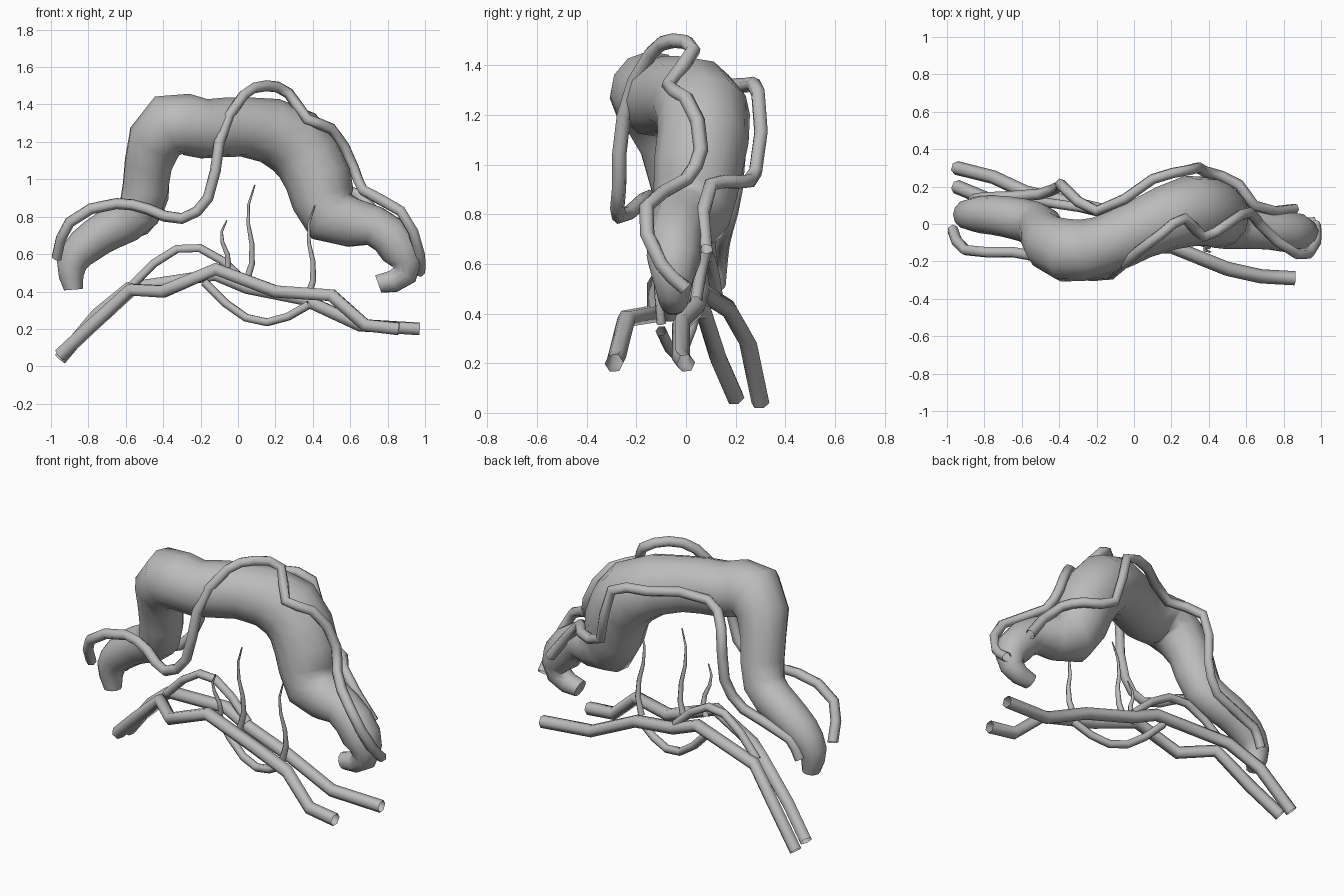
import bpy
from math import sin, pi, radians
from mathutils import Vector

cube = bpy.data.objects.get("Cube")
if cube:
    bpy.data.objects.remove(cube, do_unlink=True)

grey = bpy.data.materials.new("plain_grey")
grey.use_nodes = True
colour = (0.5, 0.5, 0.5, 1)
grey.diffuse_color = colour
grey.node_tree.nodes["Principled BSDF"].inputs["Base Color"].default_value = colour


def tube(name, points, radii, steps=1, roundness=1, caps=False):
    """Sweep a round section along points, with one radius for each point."""
    curve = bpy.data.curves.new(name, "CURVE")
    curve.dimensions = "3D"
    curve.bevel_depth = 1
    curve.bevel_resolution = roundness
    curve.resolution_u = steps
    curve.use_fill_caps = caps
    spline = curve.splines.new("BEZIER")
    spline.bezier_points.add(len(points) - 1)
    for knot, position, radius in zip(spline.bezier_points, points, radii):
        knot.co = position
        knot.handle_left_type = knot.handle_right_type = "AUTO"
        knot.radius = radius

    # Turn the curve into a shaded mesh
    part = bpy.data.objects.new(name, curve)
    bpy.context.collection.objects.link(part)
    bpy.ops.object.select_all(action="DESELECT")
    part.select_set(True)
    bpy.context.view_layer.objects.active = part
    bpy.ops.object.convert(target="MESH")
    part = bpy.context.view_layer.objects.active
    part.data.materials.clear()
    part.data.materials.append(grey)
    bpy.ops.object.shade_smooth_by_angle(angle=radians(75))


def even_tube(name, points, radius, steps=1):
    tube(name, points, [radius] * len(points), steps)


def arch(start, end, rise, segments=5):
    """Points of a shallow arch between two places on the roots."""
    start, end = Vector(start), Vector(end)
    bow = Vector((0, 0, rise))
    fractions = [step / segments for step in range(segments + 1)]
    return [start.lerp(end, f) + bow * sin(pi * f) for f in fractions]


def shoot(name, base, height, lean, segments=5):
    """Build an upright shoot that wavers from side to side and narrows to a tip."""
    fractions = [step / segments for step in range(segments + 1)]
    path = [Vector(base) + Vector((lean * f + sin(2 * pi * f) / 40, -f / 20, height * f))
            for f in fractions]
    tube(name, path, [.02 * (1 - .8 * f) for f in fractions])


# Thick arching trunk: centre line, then the radius at each point
trunk_path = [
    (-.88, .05, .41), (-.89, .05, .54), (-.82, .05, .64), (-.69, .04, .73),
    (-.53, 0, .83), (-.48, -.06, 1.08), (-.37, -.14, 1.29), (-.18, -.12, 1.27),
    (.03, -.03, 1.28), (.3, .07, 1.2), (.43, .05, 1), (.5, .02, .8),
    (.73, -.03, .75), (.87, -.05, .62), (.89, -.05, .49), (.75, -.05, .44)]
trunk_radii = [.05, .08, .1, .11, .12, .13, .17, .16,
               .16, .19, .18, .16, .11, .11, .07, .05]
tube("trunk", trunk_path, trunk_radii, steps=2, roundness=4, caps=True)

# Vines that wind over the trunk
even_tube("front_vine", [
    (-.97, -.03, .58), (-.9, -.14, .77), (-.65, -.15, .87), (-.48, -.19, .84),
    (-.3, -.27, .79), (-.16, -.27, .9), (-.1, -.25, 1.2), (.03, -.14, 1.45),
    (.15, -.05, 1.5), (.27, .03, 1.46), (.37, -.07, 1.32), (.5, 0, 1.27),
    (.62, .06, 1.06), (.67, 0, .94), (.87, -.16, .83), (.97, -.1, .6),
    (.97, 0, .5)], .03, steps=2)
even_tube("back_vine", [
    (-.86, .13, .51), (-.8, .14, .62), (-.5, .16, .73), (-.4, .2, .9),
    (-.37, .19, 1.2), (-.2, .07, 1.28), (.1, .24, 1.32), (.3, .29, 1.29),
    (.38, .28, .97), (.56, .21, .93), (.64, .1, .92), (.86, .08, .66)], .03, steps=2)

# Two long roots below
even_tube("front_root", [
    (-.95, .2, .06), (-.78, .13, .22), (-.57, .07, .41), (-.4, -.08, .4),
    (-.12, -.12, .52), (.2, -.12, .4), (.5, -.24, .38), (.68, -.28, .22),
    (.86, -.29, .2)], .038)
even_tube("back_root", [
    (-.95, .3, .04), (-.75, .25, .28), (-.58, .17, .42), (-.12, .06, .49),
    (.05, .04, .42), (.35, -.02, .36), (.65, -.02, .22), (.97, 0, .2)], .037)

# Side loops between the roots
even_tube("upper_loop", arch((-.57, .13, .43), (.04, .04, .45), .2), .025)
even_tube("lower_loop", arch((-.18, .05, .45), (.38, -.1, .33), -.15), .024)

# Fine upright shoots
shoot("right_shoot", (-.08, -.08, .48), .3, .02)
shoot("middle_shoot", (.04, -.04, .44), .53, .05)
shoot("left_shoot", (.37, -.1, .36), .5, .04)
